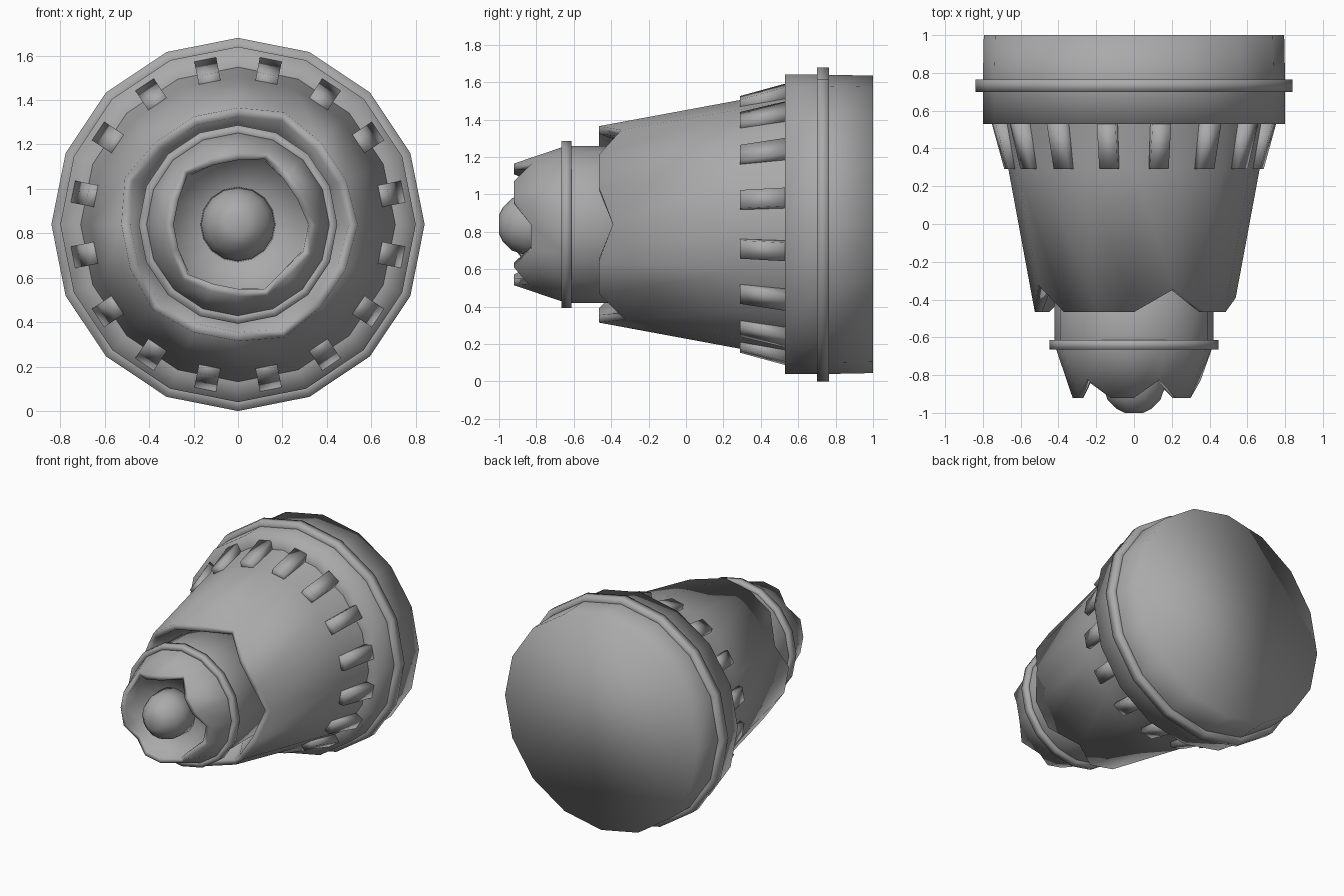
import bpy
import bmesh
from math import cos, sin, tau
from mathutils import Vector

SIDES = 16
AXIS_Z = 0.84

cube = bpy.data.objects.get("Cube")
if cube:
    bpy.data.objects.remove(cube, do_unlink=True)

grey = bpy.data.materials.new("metal grey")
grey.use_nodes = True
GREY = (0.40, 0.40, 0.40, 1)
grey.diffuse_color = GREY
grey.node_tree.nodes["Principled BSDF"].inputs["Base Color"].default_value = GREY


def polar(radius, step, y, side=0.0):
    """Point around the y axis; side shifts it along the tangent."""
    a = tau * step / SIDES
    return Vector((radius * cos(a) - side * sin(a), y,
                   AXIS_Z + radius * sin(a) + side * cos(a)))


def finish(bm, name):
    bmesh.ops.recalc_face_normals(bm, faces=bm.faces[:])
    for f in bm.faces:
        f.smooth = True
    mesh = bpy.data.meshes.new(name)
    bm.to_mesh(mesh)
    bm.free()
    mesh.materials.append(grey)
    obj = bpy.data.objects.new(name, mesh)
    bpy.context.collection.objects.link(obj)
    return obj


def lathe(name, profile, closed=False, caps=(), rim=(), notches=None, slope=0.0):
    """Spin (y, radius) points round the axis; rim rings can be notched."""
    bm = bmesh.new()
    rings = []
    for i, (y, r) in enumerate(profile):
        ring = []
        for s in range(SIDES):
            cut = (notches or {}).get(s, 0) if i in rim else 0
            ring.append(bm.verts.new(polar(r + slope * cut, s, y + cut)))
        rings.append(ring)
    pairs = list(zip(rings, rings[1:]))
    if closed:
        pairs.append((rings[-1], rings[0]))
    for a, b in pairs:
        for s in range(SIDES):
            t = (s + 1) % SIDES
            bm.faces.new((a[s], a[t], b[t], b[s]))
    for c in caps:
        bm.faces.new(rings[c])
    return finish(bm, name)


# Rear drum with a flat back
lathe("rear_drum", [(0.53, 0.69), (0.53, 0.80), (0.76, 0.80), (1.0, 0.795)],
      caps=(0, -1))


# Raised bands
def band(name, y0, y1, inner, outer):
    lathe(name, [(y0, inner), (y0, outer), (y1, outer), (y1, inner)], closed=True)


band("rear_band", 0.70, 0.765, 0.77, 0.84)
band("front_band", -0.665, -0.613, 0.40, 0.447)

# Main tapered shell with a notched front rim
lathe("main_shell",
      [(-0.15, 0.40), (-0.466, 0.485), (-0.466, 0.525), (0.29, 0.665), (0.54, 0.71)],
      rim=(1, 2), slope=0.18,
      notches={0: 0.075, 3: 0.12, 7: 0.145, 10: 0.10, 13: 0.14})

# Inner barrel with a notched muzzle and a hollow front
lathe("front_barrel",
      [(-0.10, 0.42), (-0.64, 0.42), (-0.92, 0.325), (-0.92, 0.29),
       (-0.77, 0.31), (-0.74, 0.10)],
      rim=(2, 3), slope=0.3, caps=(0, -1),
      notches={0: 0.09, 3: 0.095, 6: 0.10, 10: 0.09, 13: 0.08, 15: 0.09})

# Rounded core inside the muzzle
lathe("core_tip",
      [(-0.72, 0.17), (-0.86, 0.165), (-0.93, 0.14), (-0.98, 0.09), (-1.0, 0.05)],
      caps=(0, -1))

# Ribs on each facet behind the main shell
bm = bmesh.new()
for k in range(SIDES):
    ends = []
    for y, low, high in ((0.29, 0.62, 0.69), (0.54, 0.66, 0.76)):
        ends.append([bm.verts.new(polar(r, k + 0.5, y, w))
                     for r, w in ((low, -0.05), (low, 0.05), (high, 0.05), (high, -0.05))])
    a, b = ends
    bm.faces.new(a)
    bm.faces.new(b)
    for i in range(4):
        j = (i + 1) % 4
        bm.faces.new((a[i], a[j], b[j], b[i]))
finish(bm, "shell_ribs")
